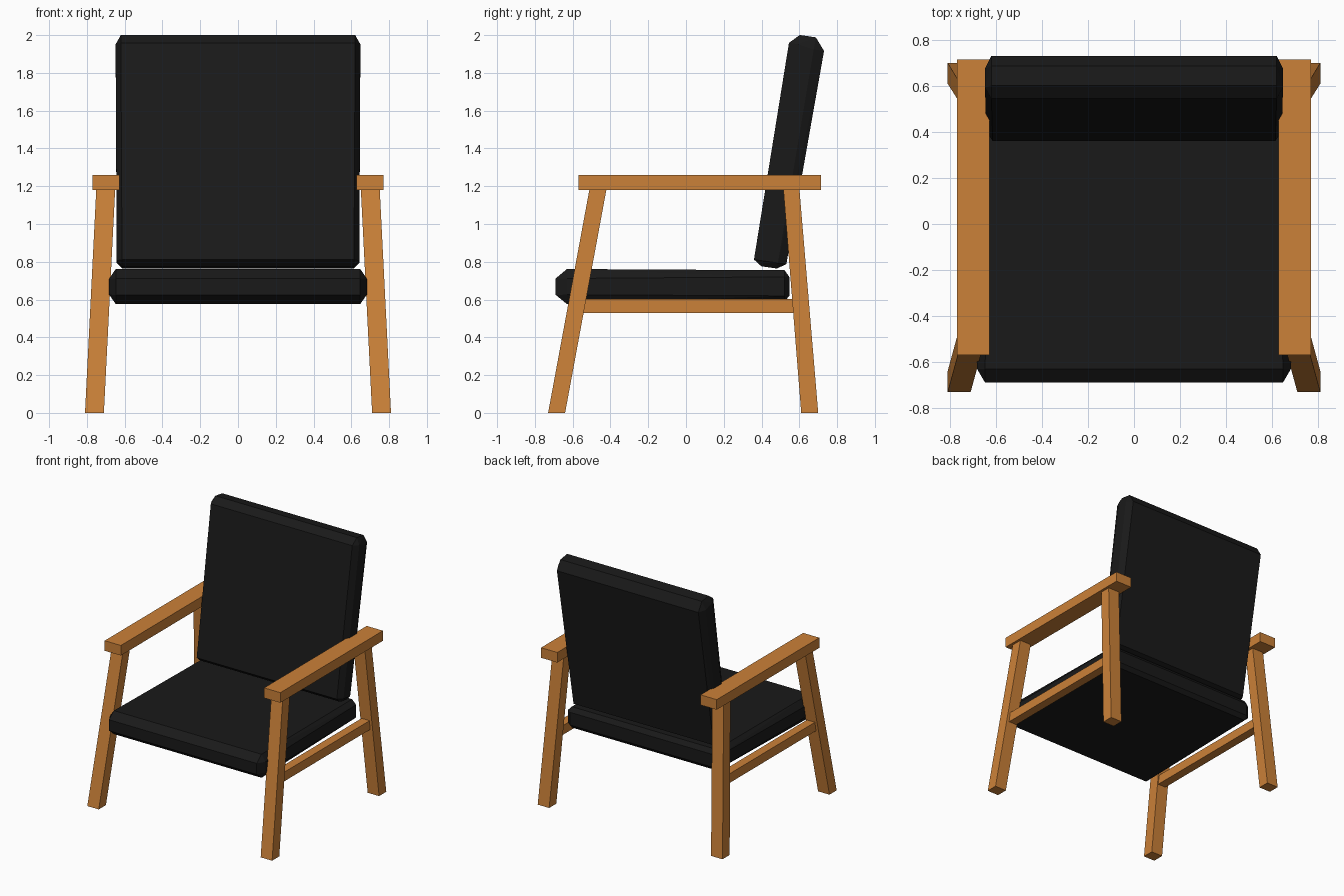
import bpy, bmesh, math
from mathutils import Vector

if "Cube" in bpy.data.objects:
    bpy.data.objects.remove(bpy.data.objects["Cube"])


def material(name, color):
    m = bpy.data.materials.new(name)
    m.diffuse_color = (*color, 1)
    m.use_nodes = True
    m.node_tree.nodes["Principled BSDF"].inputs["Base Color"].default_value = m.diffuse_color
    return m


wood = material("wood", (0.60, 0.22, 0.04))
fabric = material("black_fabric", (0.01, 0.01, 0.01))


def hull(name, points, mat):
    """Convex solid around the points, with flat regions merged."""
    bm = bmesh.new()
    for p in points:
        bm.verts.new(p)
    bmesh.ops.convex_hull(bm, input=bm.verts[:])
    bmesh.ops.dissolve_limit(bm, angle_limit=math.radians(1),
                             verts=bm.verts[:], edges=bm.edges[:])
    bmesh.ops.recalc_face_normals(bm, faces=bm.faces[:])
    mesh = bpy.data.meshes.new(name)
    bm.to_mesh(mesh)
    bm.free()
    mesh.materials.append(mat)
    ob = bpy.data.objects.new(name, mesh)
    bpy.context.collection.objects.link(ob)
    return ob


def beam(name, low, high):
    """Slanted bar between two level rectangles (x0, x1, y0, y1, z)."""
    for side, s in (("right", 1), ("left", -1)):
        pts = [(s * r[i], r[j], r[4]) for r in (low, high)
               for i in (0, 1) for j in (2, 3)]
        hull(f"{side}_{name}", pts, wood)


def cushion(name, corners, side):
    """Chamfered pad: corners are (y, z, chamfer to previous, chamfer to next, half width)."""
    pts = []
    n = len(corners)
    for i, (y, z, cp, cn, w) in enumerate(corners):
        c = Vector((y, z))
        u = (Vector(corners[i - 1][:2]) - c).normalized() * cp
        v = (Vector(corners[(i + 1) % n][:2]) - c).normalized() * cn
        for s in (-1, 1):
            pts += [(s * (w - side), *(c + u)), (s * (w - side), *(c + v)),
                    (s * w, *(c + u + v))]
    hull(name, pts, fabric)


# Wooden frame
beam("front_leg", (0.71, 0.81, -0.73, -0.64, 0), (0.65, 0.75, -0.51, -0.42, 1.19))
beam("back_leg", (0.71, 0.81, 0.61, 0.70, 0), (0.65, 0.75, 0.515, 0.60, 1.19))
beam("armrest", (0.628, 0.77, -0.57, 0.715, 1.18), (0.628, 0.77, -0.57, 0.715, 1.26))
beam("side_rail", (0.69, 0.76, -0.57, 0.59, 0.53), (0.69, 0.76, -0.56, 0.585, 0.603))

# Seat cushion: front bottom, front top, back top, back bottom
cushion("seat_cushion", [
    (-0.69, 0.575, 0.06, 0.05, 0.682),
    (-0.69, 0.762, 0.05, 0.06, 0.682),
    (0.547, 0.755, 0.025, 0.035, 0.67),
    (0.547, 0.59, 0.03, 0.025, 0.67)], 0.035)

# Back cushion: front bottom, front top, back top, back bottom
cushion("back_cushion", [
    (0.355, 0.782, 0.045, 0.03, 0.642),
    (0.553, 2.008, 0.05, 0.05, 0.648),
    (0.742, 1.98, 0.055, 0.065, 0.648),
    (0.526, 0.758, 0.03, 0.045, 0.642)], 0.028)
